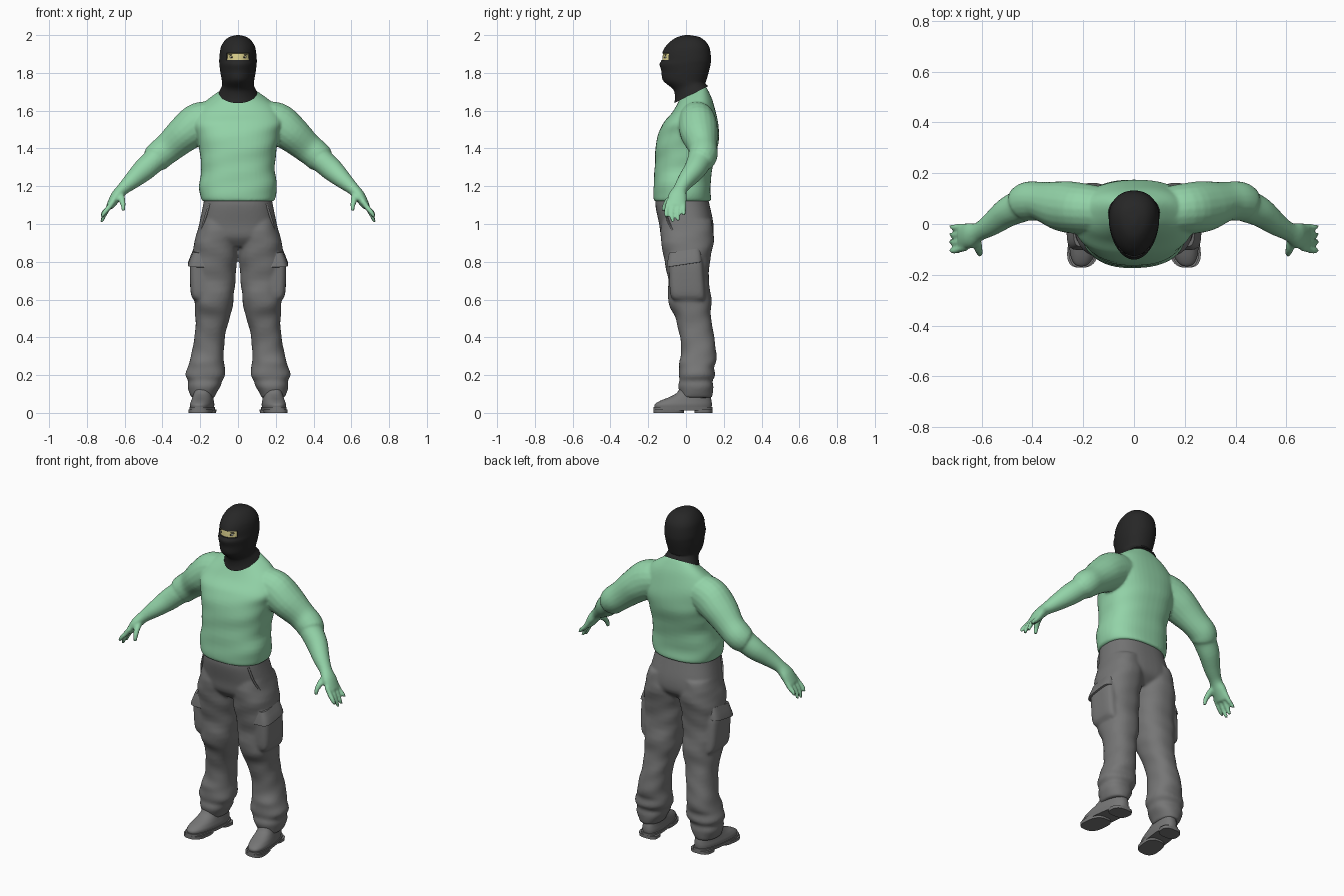
import bpy
import bmesh
from math import sin, cos, pi, tau, copysign
from mathutils import Vector

default_cube = bpy.data.objects.get("Cube")
if default_cube:
    bpy.data.objects.remove(default_cube, do_unlink=True)


def material(name, colour):
    mat = bpy.data.materials.new(name)
    mat.use_nodes = True
    rgba = (*colour, 1)
    mat.diffuse_color = rgba
    mat.node_tree.nodes["Principled BSDF"].inputs["Base Color"].default_value = rgba
    return mat


green = material("shirt green", (0.29, 0.65, 0.39))
grey = material("trouser grey", (0.18, 0.18, 0.18))
black = material("mask black", (0.02, 0.02, 0.02))
skin = material("skin yellow", (0.72, 0.64, 0.27))
white = material("eye white", (0.75, 0.75, 0.68))


def smooth_rows(rows, steps=4):
    """Catmull-Rom interpolation of the numbers in each row."""
    rows = [Vector(r) for r in rows]
    padded = [rows[0]] + rows + [rows[-1]]
    result = []
    for a, b, c, d in zip(padded, padded[1:], padded[2:], padded[3:]):
        for i in range(steps):
            t = i / steps
            result.append(b + (c - a) * (t / 2) + (a * 2 - b * 5 + c * 4 - d) * (t * t / 2)
                          + (b * 3 - a - c * 3 + d) * (t ** 3 / 2))
    return result + [rows[-1]]


def skin_rings(bm, rings):
    """Bridge closed rings of points and cap both ends."""
    loops = [[bm.verts.new(p) for p in ring] for ring in rings]
    for low, high in zip(loops, loops[1:]):
        for i in range(len(low)):
            j = (i + 1) % len(low)
            bm.faces.new((low[i], low[j], high[j], high[i]))
    bm.faces.new(loops[0][::-1])
    bm.faces.new(loops[-1])


def stack(bm, rows, side=1, sides=48, power=2, taper=0, fold=0, shear=0, steps=4):
    """Upright form; each row is z, centre x, half width, front y, back y, tilt."""
    rings = []
    for z, cx, rx, front, back, tilt in smooth_rows(rows, steps):
        ring = []
        for i in range(sides):
            a = tau * i / sides
            wave = 1 + fold * (sin(38 * z + 2 * a) + sin(61 * z - 3 * a + 1))
            c, s = (copysign(abs(f) ** (2 / power), f) * wave for f in (cos(a), sin(a)))
            y = (front + back) / 2 + s * (back - front) / 2
            x = cx + c * rx * (1 + taper * s) + shear * y
            ring.append((side * x, y, z + tilt * s * (back - front) / 2))
        rings.append(ring)
    skin_rings(bm, rings)


def tube(bm, rows, side=1, sides=20):
    """Limb along a path; each row is x, y, z, radius along y, other radius."""
    rows = smooth_rows(rows)
    rings = []
    for i, (x, y, z, ru, rv) in enumerate(rows):
        ahead, behind = rows[min(i + 1, len(rows) - 1)], rows[max(i - 1, 0)]
        along = Vector((ahead - behind)[:3]).normalized()
        u = Vector((0, 1, 0))
        u = (u - along * u.dot(along)).normalized()
        v = along.cross(u)
        ring = []
        for k in range(sides):
            p = Vector((x, y, z)) + u * ru * cos(tau * k / sides) + v * rv * sin(tau * k / sides)
            ring.append((side * p.x, p.y, p.z))
        rings.append(ring)
    skin_rings(bm, rings)


def finish(name, bm, *mats, fuse=0, soften=3):
    bmesh.ops.recalc_face_normals(bm, faces=bm.faces)
    mesh = bpy.data.meshes.new(name)
    bm.to_mesh(mesh)
    bm.free()
    obj = bpy.data.objects.new(name, mesh)
    bpy.context.collection.objects.link(obj)
    for mat in mats:
        mesh.materials.append(mat)
    bpy.ops.object.select_all(action="DESELECT")
    obj.select_set(True)
    bpy.context.view_layer.objects.active = obj
    if fuse:
        mesh.shade_smooth()
        remesh = obj.modifiers.new("Fuse", "REMESH")
        remesh.mode = "VOXEL"
        remesh.voxel_size = fuse
        remesh.use_smooth_shade = True
        relax = obj.modifiers.new("Soften", "SMOOTH")
        relax.factor = 0.5
        relax.iterations = soften
    else:
        bpy.ops.object.shade_smooth_by_angle(angle=pi / 4)
    return obj


# Shirt, arms and hands fused into one body
bm = bmesh.new()
stack(bm, [(1.12, 0, .185, -.165, .125, 0), (1.135, 0, .197, -.172, .132, 0),
           (1.2, 0, .205, -.172, .13, 0), (1.3, 0, .195, -.165, .14, 0),
           (1.4, 0, .205, -.162, .165, 0), (1.48, 0, .225, -.145, .175, 0),
           (1.55, 0, .235, -.12, .165, .1), (1.62, 0, .2, -.075, .14, .3),
           (1.67, 0, .135, -.045, .12, .4), (1.695, 0, .09, -.035, .105, .5)],
      power=2.4, fold=.006)
for side in (1, -1):
    tube(bm, [(.1, .05, 1.56, .09, .09), (.2, .06, 1.535, .1, .11), (.28, .07, 1.48, .1, .098),
              (.36, .088, 1.41, .078, .082), (.41, .09, 1.37, .078, .078),
              (.435, .08, 1.345, .074, .075), (.45, .07, 1.33, .066, .064),
              (.5, .045, 1.285, .058, .06), (.56, 0, 1.23, .046, .046),
              (.61, -.03, 1.185, .037, .033), (.645, -.045, 1.145, .05, .03),
              (.68, -.052, 1.09, .05, .02)], side)
    for k, drop in enumerate((.055, .08, .075, .045)):
        y = -.092 + .027 * k
        tube(bm, [(.66, y, 1.12, .014, .015), (.69, y * 1.1, 1.08, .013, .014),
                  (.71, y * 1.15, 1.09 - drop * .6, .012, .012),
                  (.722, y * 1.15 + .004, 1.09 - drop, .008, .008)], side, 10)
    tube(bm, [(.62, -.05, 1.16, .018, .018), (.615, -.09, 1.13, .016, .018),
              (.608, -.112, 1.1, .013, .014), (.607, -.12, 1.07, .009, .009)], side, 10)
finish("shirt_and_arms", bm, green, fuse=.0075)

# Trousers: hips and two creased legs
bm = bmesh.new()
stack(bm, [(1.16, 0, .175, -.155, .11, 0), (1.1, 0, .185, -.162, .125, 0),
           (1.0, 0, .205, -.142, .145, 0), (.93, 0, .215, -.13, .14, 0),
           (.88, 0, .15, -.09, .09, 0)], power=2.5)
for side in (1, -1):
    stack(bm, [(1.02, .105, .095, -.13, .135, 0), (.9, .117, .115, -.132, .147, 0),
               (.8, .123, .117, -.112, .125, 0), (.7, .128, .113, -.095, .122, 0),
               (.58, .128, .102, -.092, .135, 0), (.5, .135, .09, -.055, .132, 0),
               (.4, .15, .08, -.032, .15, 0), (.32, .16, .085, -.025, .16, 0),
               (.27, .167, .092, -.035, .158, 0), (.24, .168, .098, -.035, .15, 0),
               (.2, .173, .104, -.04, .155, 0), (.17, .175, .09, -.035, .14, 0),
               (.14, .18, .088, -.04, .145, 0), (.1, .185, .07, -.03, .14, 0),
               (.08, .185, .06, -.03, .135, 0)], side, power=2.3, fold=.014)
    # Cargo pocket body
    stack(bm, [(.6, .19, .046, -.07, .1, 0), (.64, .195, .056, -.085, .1, 0),
               (.78, .195, .06, -.09, .09, 0), (.84, .195, .045, -.09, .08, 0)],
          side, power=4)
finish("trousers", bm, grey, fuse=.0085, soften=4)

# Pocket flaps and side pocket seams
for side, label in ((1, "left"), (-1, "right")):
    bm = bmesh.new()
    stack(bm, [(.785, .2, .063, -.102, .085, .15), (.795, .2, .064, -.102, .085, .15),
               (.86, .195, .043, -.09, .075, .15)], side, power=4, steps=2)
    finish(label + "_pocket_flap", bm, grey)
    bm = bmesh.new()
    tube(bm, [(.15, -.115, 1.11, .006, .006), (.175, -.1, 1.03, .006, .006),
              (.2, -.06, .95, .006, .006)], side, 8)
    finish(label + "_pocket_seam", bm, grey)

    # Boots with a split sole, toes turned slightly out
    bm = bmesh.new()
    stack(bm, [(.025, .188, .058, -.165, .135, 0), (.045, .188, .06, -.165, .137, 0),
               (.065, .188, .056, -.135, .135, 0), (.085, .188, .052, -.085, .13, 0),
               (.11, .188, .05, -.045, .125, 0), (.16, .187, .052, -.02, .12, 0)],
          side, power=2.4, shear=-.12)
    finish(label + "_boot", bm, grey)
    for part, low, front, back in (("sole", .012, -.172, .14), ("heel", 0, .045, .14),
                                   ("tread", 0, -.172, -.01)):
        bm = bmesh.new()
        stack(bm, [(low, .188, .06, front, back, 0), (low + .018, .188, .062, front, back, 0)],
              side, power=2.8, shear=-.12, steps=1)
        finish(label + "_boot_" + part, bm, grey)

# Masked head, neck and sloping collar
bm = bmesh.new()
stack(bm, [(1.685, 0, .1, -.062, .118, .5), (1.705, 0, .092, -.058, .108, .4),
           (1.73, 0, .083, -.068, .102, .2), (1.752, 0, .083, -.115, .105, 0),
           (1.775, 0, .087, -.127, .112, 0), (1.81, 0, .093, -.13, .122, 0),
           (1.845, 0, .097, -.14, .13, 0), (1.867, 0, .098, -.13, .132, 0),
           (1.905, 0, .095, -.126, .13, 0), (1.94, 0, .088, -.108, .122, 0),
           (1.97, 0, .07, -.078, .1, 0), (1.99, 0, .045, -.045, .07, 0),
           (2, 0, .008, -.005, .02, 0)], sides=64, taper=.16, power=2.1, steps=3)
opening = []
for face in bm.faces:
    c = face.calc_center_median()
    if 1.867 < c.z < 1.905 and c.y < 0 and abs(c.x) < .064:
        opening.append(face)
bmesh.ops.recalc_face_normals(bm, faces=bm.faces)
bmesh.ops.inset_region(bm, faces=opening, thickness=.002, depth=-.005)
for face in opening:
    face.material_index = 1
finish("masked_head", bm, black, skin)

# Eyes, pupils and brows in the opening
for side, label in ((1, "left"), (-1, "right")):
    for part, mat, centre, size in (
            ("eye", white, (.032, -.107, 1.883), (.013, .008, .006)),
            ("pupil", black, (.032, -.1135, 1.883), (.005, .004, .005)),
            ("brow", black, (.034, -.108, 1.8955), (.018, .006, .0025))):
        bm = bmesh.new()
        bmesh.ops.create_uvsphere(bm, u_segments=16, v_segments=8, radius=1)
        bmesh.ops.scale(bm, vec=size, verts=bm.verts)
        bmesh.ops.translate(bm, vec=(side * centre[0], centre[1], centre[2]), verts=bm.verts)
        finish(label + "_" + part, bm, mat)
